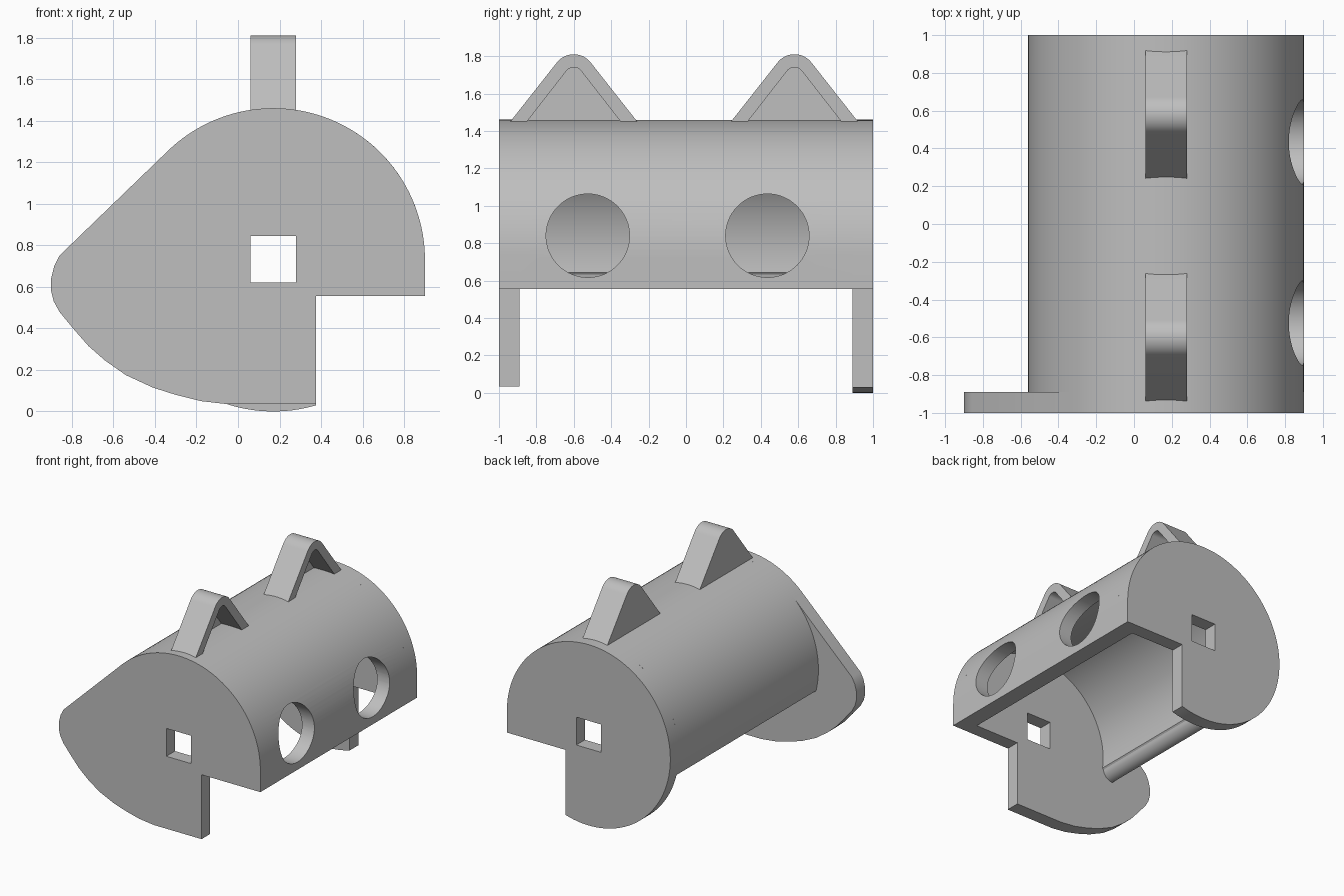
import bpy, bmesh, math
from math import cos, sin, radians
from mathutils import Matrix

if "Cube" in bpy.data.objects:
    bpy.data.objects.remove(bpy.data.objects["Cube"])

grey = bpy.data.materials.new("plain grey")
grey.use_nodes = True
colour = (0.52, 0.52, 0.52, 1)
grey.diffuse_color = colour
grey.node_tree.nodes["Principled BSDF"].inputs["Base Color"].default_value = colour

CX, CZ = 0.17, 0.73          # drum axis
R_OUT, R_IN = 0.73, 0.62
PLATE_IN, PLATE_OUT = 0.89, 1.0
LEDGE = 0.555                # lower edge of the shell
NOTCH_X = 0.375


def arc(cx, cz, r, start, end, n):
    return [(cx + r * cos(radians(start + (end - start) * i / n)),
             cz + r * sin(radians(start + (end - start) * i / n))) for i in range(n + 1)]


def add_object(name, bm):
    bmesh.ops.recalc_face_normals(bm, faces=bm.faces[:])
    mesh = bpy.data.meshes.new(name)
    bm.to_mesh(mesh)
    bm.free()
    mesh.materials.append(grey)
    obj = bpy.data.objects.new(name, mesh)
    bpy.context.collection.objects.link(obj)
    return obj


def prism(name, profile, low, high, axis="y"):
    """Extrude a (horizontal, z) profile along x or y."""
    bm = bmesh.new()
    place = (lambda h, z: (h, low, z)) if axis == "y" else (lambda h, z: (low, h, z))
    face = bm.faces.new([bm.verts.new(place(h, z)) for h, z in profile])
    moved = bmesh.ops.extrude_face_region(bm, geom=[face], use_keep_orig=True)["geom"]
    step = (0, high - low, 0) if axis == "y" else (high - low, 0, 0)
    bmesh.ops.translate(bm, vec=step, verts=[g for g in moved if isinstance(g, bmesh.types.BMVert)])
    return add_object(name, bm)


def activate(obj):
    bpy.ops.object.select_all(action="DESELECT")
    obj.select_set(True)
    bpy.context.view_layer.objects.active = obj


def cut(obj, cutter):
    mod = obj.modifiers.new("cut", "BOOLEAN")
    mod.operation = "DIFFERENCE"
    mod.solver = "EXACT"
    mod.object = cutter
    activate(obj)
    bpy.ops.object.modifier_apply(modifier=mod.name)


def smooth(obj):
    activate(obj)
    bpy.ops.object.shade_smooth_by_angle(angle=radians(25))


cutters = []
parts = []

# Curved shell, open below, with a rounded inner lip on its left-hand edge
end_out = 180 + math.degrees(math.asin((CZ - LEDGE) / R_OUT))
end_in = math.degrees(math.asin((CZ - LEDGE) / R_IN))
shell_profile = [(CX + R_OUT, LEDGE)] + arc(CX, CZ, R_OUT, 0, end_out, 72)
shell_profile += arc(-0.538, 0.64, 0.085, 270, 355, 8)[1:]
shell_profile += arc(CX, CZ, R_IN, 188, -end_in, 72)
shell = prism("shell", shell_profile, -PLATE_IN, PLATE_IN)
parts.append(shell)

# Back plate: round disc with a corner notch
notch = [(NOTCH_X, LEDGE), (CX + R_OUT, LEDGE)]
disc_end = 360 - math.degrees(math.acos((NOTCH_X - CX) / R_OUT))
back_plate = prism("back_plate", notch + arc(CX, CZ, R_OUT, 0, disc_end, 96), PLATE_IN, PLATE_OUT)
parts.append(back_plate)

# Front plate: disc drawn out into a rounded cam nose
nose = [(-0.86, 0.75), (-0.885, 0.70), (-0.9, 0.64), (-0.9, 0.58), (-0.887, 0.53),
        (-0.86, 0.48), (-0.79, 0.395), (-0.72, 0.315), (-0.64, 0.245), (-0.54, 0.175),
        (-0.41, 0.115), (-0.3, 0.08), (-0.18, 0.05), (-0.05, 0.035), (NOTCH_X, 0.035)]
front_plate = prism("front_plate", notch + arc(CX, CZ, R_OUT, 0, 134, 56) + nose,
                    -PLATE_OUT, -PLATE_IN)
parts.append(front_plate)

# Square shaft hole through both plates
shaft = prism("shaft_cutter", [(0.06, 0.62), (0.28, 0.62), (0.28, 0.845), (0.06, 0.845)], -1.2, 1.2)
cutters.append(shaft)
cut(back_plate, shaft)
cut(front_plate, shaft)

# Round holes in the left wall
for y in (-0.525, 0.435):
    hole = prism("hole_cutter", arc(y, 0.84, 0.223, 0, 354.375, 63), 0.4, 1.2, "x")
    cutters.append(hole)
    cut(shell, hole)


# Hollow triangular lugs on top, open on one side
def lug_profile(y, half, base, radius, centre):
    return [(y + half, base)] + arc(y, centre, radius, 38, 142, 16) + [(y - half, base)]


for name, y in (("front_lug", -0.6), ("back_lug", 0.58)):
    lug = prism(name, lug_profile(y, 0.363, 1.42, 0.115, 1.695), 0.06, 0.28, "x")
    hollow = prism("hollow_cutter", lug_profile(y, 0.305, 1.38, 0.05, 1.69), 0.1, 0.4, "x")
    cutters.append(hollow)
    cut(lug, hollow)
    parts.append(lug)

for cutter in cutters:
    bpy.data.objects.remove(cutter)
for part in parts:
    smooth(part)
